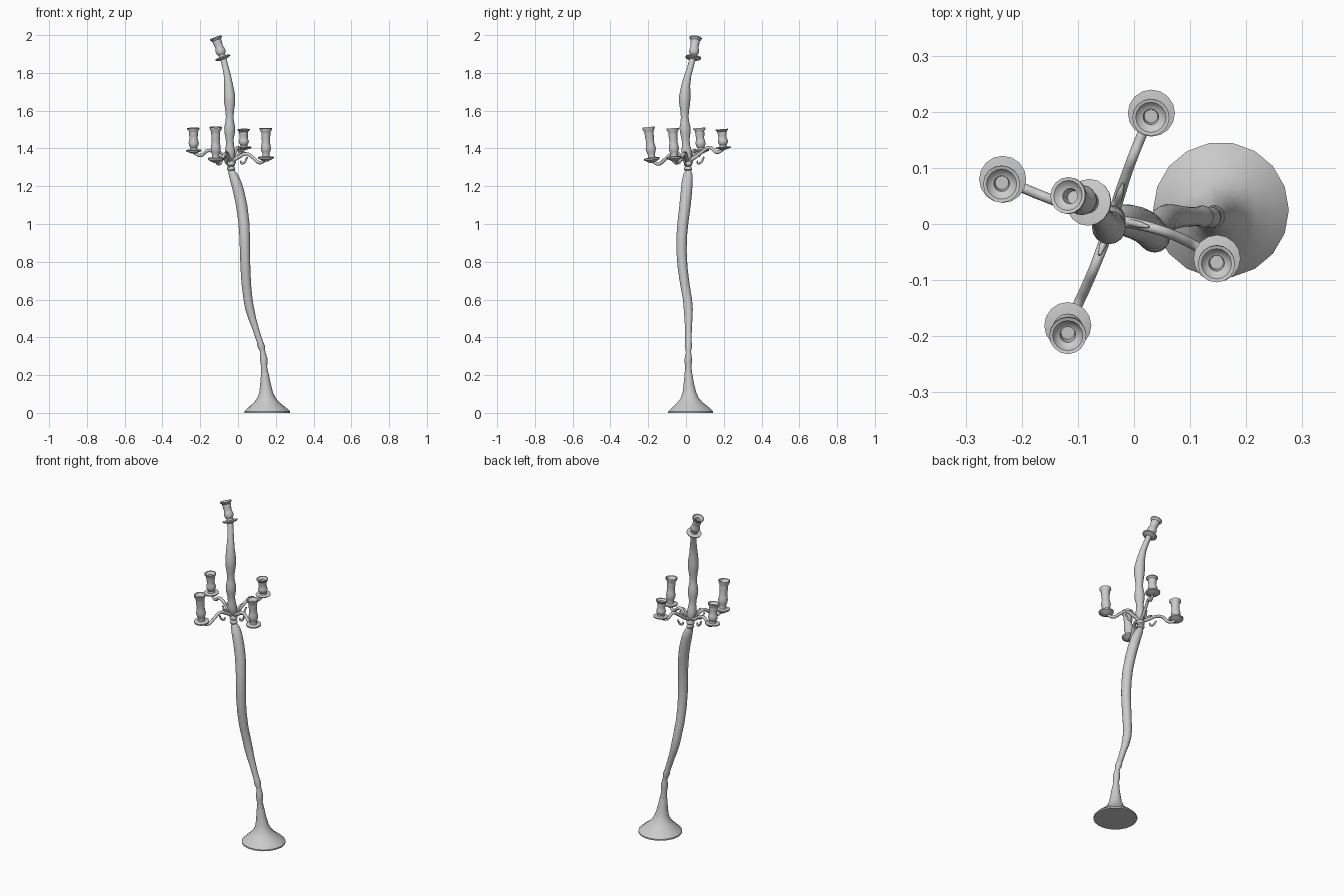
import bpy, bmesh, math
from mathutils import Vector

UP = Vector((0, 0, 1))


def finish(ob, angle=40):
    bpy.ops.object.select_all(action='DESELECT')
    ob.select_set(True)
    bpy.context.view_layer.objects.active = ob
    if ob.type == 'CURVE':
        bpy.ops.object.convert(target='MESH')
    bpy.ops.object.shade_smooth_by_angle(angle=math.radians(angle))


def loft(name, stations, axis=UP, sides=16):
    """Skin circular rings given as (x, y, z, radius), closed at both ends."""
    bm = bmesh.new()
    rot = UP.rotation_difference(axis)
    rings = []
    for x, y, z, r in stations:
        ring = []
        for i in range(sides):
            a = 2 * math.pi * i / sides
            ring.append(bm.verts.new(Vector((x, y, z)) + rot @ Vector((r * math.cos(a), r * math.sin(a), 0))))
        rings.append(ring)
    for a, b in zip(rings, rings[1:]):
        for i in range(sides):
            j = (i + 1) % sides
            bm.faces.new((a[i], a[j], b[j], b[i]))
    bm.faces.new(rings[0][::-1])
    bm.faces.new(rings[-1])
    bmesh.ops.recalc_face_normals(bm, faces=bm.faces)
    me = bpy.data.meshes.new(name)
    bm.to_mesh(me)
    bm.free()
    ob = bpy.data.objects.new(name, me)
    bpy.context.collection.objects.link(ob)
    finish(ob)


def tube(name, pts, depth):
    """Round rod through points (x, y, z, radius factor)."""
    cu = bpy.data.curves.new(name, 'CURVE')
    cu.dimensions = '3D'
    cu.resolution_u = 5
    cu.bevel_depth = depth
    cu.bevel_resolution = 2
    cu.use_fill_caps = True
    sp = cu.splines.new('BEZIER')
    sp.bezier_points.add(len(pts) - 1)
    for bp, (x, y, z, r) in zip(sp.bezier_points, pts):
        bp.co = (x, y, z)
        bp.radius = r
        bp.handle_left_type = bp.handle_right_type = 'AUTO'
    ob = bpy.data.objects.new(name, cu)
    bpy.context.collection.objects.link(ob)
    finish(ob, 60)


# (fraction of height, radius): drip dish, vase, rim and stepped socket
HOLDER = [(-.10, .010), (-.06, .022), (0, .041), (.05, .042), (.06, .036), (.07, .020),
          (.16, .018), (.24, .024), (.34, .027), (.45, .024), (.55, .021), (.68, .023),
          (.80, .024), (.86, .024), (.95, .033), (1, .033), (.99, .027), (.92, .021),
          (.90, .014), (.72, .012)]


def holder(name, base, top):
    base, top = Vector(base), Vector(top)
    loft(name, [(*base.lerp(top, t), r) for t, r in HOLDER], (top - base).normalized())


# Flared foot
loft("foot", [(.155, .025, 0, .121), (.155, .025, .008, .121), (.154, .024, .03, .098),
              (.152, .022, .055, .068), (.151, .02, .08, .048), (.149, .018, .11, .036),
              (.145, .015, .16, .027), (.142, .013, .21, .020)], sides=18)

# Crooked lower stem with two small knobs
loft("lower_stem", [(.142, .013, .20, .021), (.138, .012, .245, .016), (.137, .012, .265, .019),
                    (.136, .012, .29, .019), (.132, .013, .32, .014), (.127, .013, .335, .015),
                    (.122, .013, .355, .020), (.117, .013, .375, .017), (.106, .013, .405, .017),
                    (.092, .013, .45, .018), (.075, .013, .50, .021), (.062, .012, .55, .024),
                    (.053, .008, .60, .024), (.044, -.006, .68, .025), (.039, -.018, .77, .026),
                    (.037, -.024, .86, .027), (.035, -.022, .94, .028), (.031, -.016, 1.01, .029),
                    (.019, -.005, 1.10, .030), (.004, .002, 1.17, .030), (-.010, .006, 1.22, .029),
                    (-.024, .010, 1.26, .025), (-.032, .011, 1.28, .017), (-.036, .011, 1.29, .013)])

# Upper stem: collar, bulges and a leaning neck
loft("upper_stem", [(-.036, .011, 1.28, .014), (-.037, .011, 1.288, .021), (-.038, .011, 1.298, .021),
                    (-.038, .011, 1.305, .015), (-.038, .011, 1.312, .022), (-.038, .010, 1.325, .022),
                    (-.039, .010, 1.335, .016), (-.040, .008, 1.355, .025), (-.042, .003, 1.385, .027),
                    (-.043, 0, 1.42, .021), (-.044, -.002, 1.45, .021), (-.044, -.004, 1.48, .027),
                    (-.044, -.005, 1.51, .029), (-.044, -.006, 1.54, .023), (-.044, -.007, 1.565, .020),
                    (-.044, -.007, 1.60, .023), (-.044, -.007, 1.64, .029), (-.045, -.006, 1.68, .030),
                    (-.049, -.002, 1.73, .024), (-.056, .009, 1.785, .019), (-.066, .023, 1.83, .017),
                    (-.079, .037, 1.88, .017)])
holder("top_holder", (-.079, .038, 1.878), (-.118, .051, 1.987))

# Four arms: dish centre, cup top, sideways bow
ARMS = {
    "back": ((.031, .198, 1.402), (.030, .190, 1.502), .004),
    "left": ((-.234, .080, 1.385), (-.236, .071, 1.508), .004),
    "front": ((-.118, -.180, 1.34), (-.118, -.199, 1.513), .004),
    "right": ((.148, -.061, 1.347), (.147, -.071, 1.507), .012),
}
ROOT = Vector((-.039, .008, 0))
for side, (base, top, bow) in ARMS.items():
    d = Vector((base[0], base[1], 0)) - ROOT
    perp = Vector((-d.y, d.x, 0)).normalized()
    zb = base[2]

    def on_arm(t, z, r):
        p = ROOT + d * t + perp * bow * math.sin(math.pi * t)
        return (p.x, p.y, z, r)

    holder(side + "_holder", base, top)
    tube(side + "_arm", [on_arm(.04, 1.335, 1.1), on_arm(.22, 1.355, 1.1),
                         on_arm(.42, 1.5 * .25 + zb * .25 + .66, 1), on_arm(.62, zb + .003, 1),
                         on_arm(.80, zb - .022, 1), on_arm(.93, zb - .015, .9),
                         on_arm(1.0, zb - .003, .9)], .009)
    # Small curl hanging below each arm
    tube(side + "_curl", [on_arm(.45, 1.355, .8), on_arm(.36, 1.325, 1),
                          on_arm(.28, 1.322, .9), on_arm(.27, 1.335, .5)], .006)
    # Small leaf rising above each arm root
    tube(side + "_leaf", [on_arm(.12, 1.345, 1), on_arm(.24, 1.375, 1), on_arm(.33, 1.385, .4)], .006)
